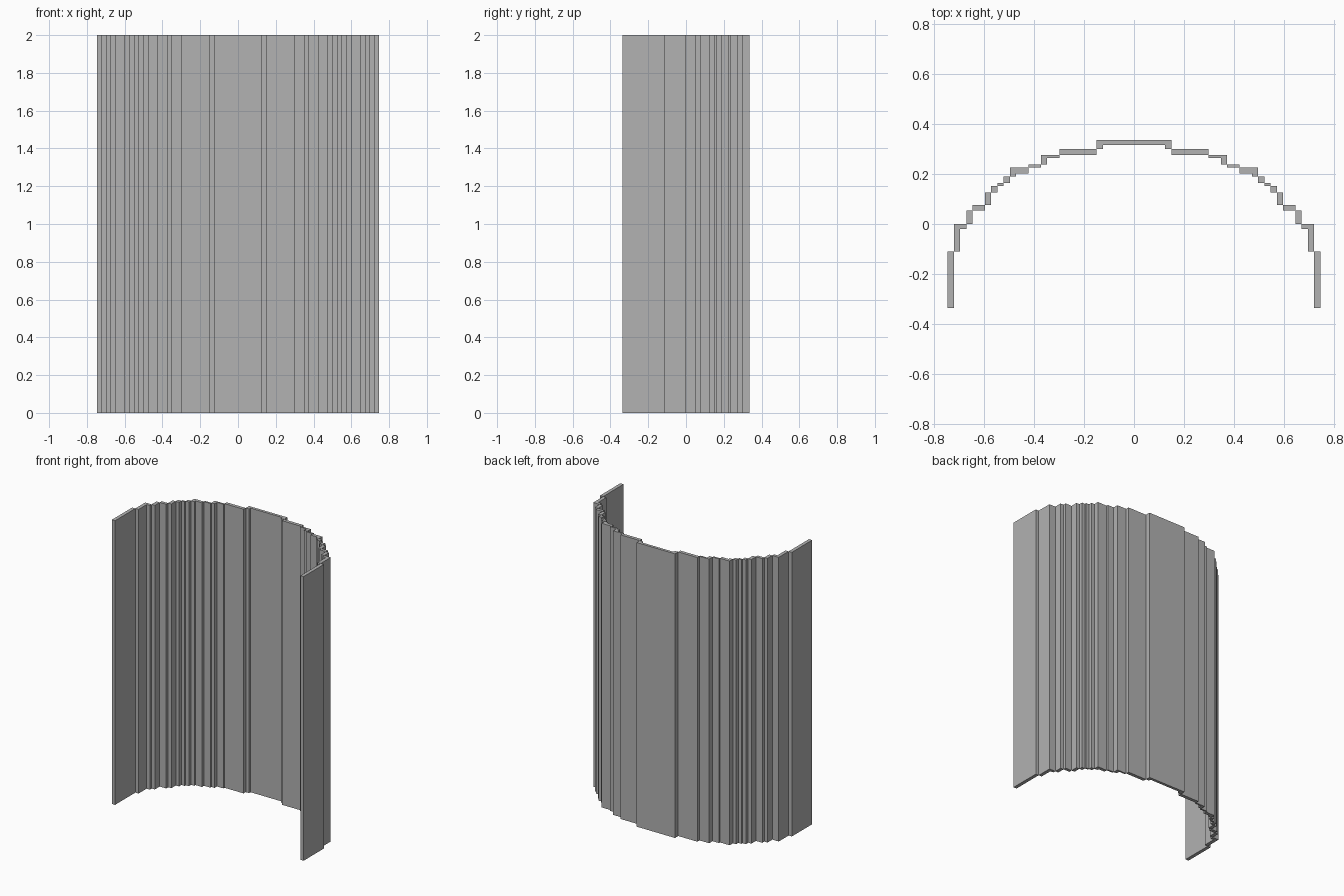
import bpy
import bmesh

if "Cube" in bpy.data.objects:
    bpy.data.objects.remove(bpy.data.objects["Cube"], do_unlink=True)

HEIGHT = 2.0
UNIT = 0.0249  # width of one step along x

grey = bpy.data.materials.new("plain_grey")
grey.use_nodes = True
colour = (0.445, 0.445, 0.445, 1)
grey.diffuse_color = colour
grey.node_tree.nodes["Principled BSDF"].inputs["Base Color"].default_value = colour


def prism(name, outline):
    """Extrude a floor outline (x in steps, y in units) to full height."""
    bm = bmesh.new()
    base = bm.faces.new([bm.verts.new((x * UNIT, y, 0)) for x, y in outline])
    top = bmesh.ops.extrude_face_region(bm, geom=[base])["geom"]
    bmesh.ops.translate(bm, vec=(0, 0, HEIGHT),
                        verts=[v for v in top if isinstance(v, bmesh.types.BMVert)])
    bmesh.ops.recalc_face_normals(bm, faces=bm.faces)
    mesh = bpy.data.meshes.new(name)
    bm.to_mesh(mesh)
    bm.free()
    mesh.materials.append(grey)
    obj = bpy.data.objects.new(name, mesh)
    bpy.context.collection.objects.link(obj)


def stave(x0, x1, back, front, lip=None):
    """Rectangular stave; a lip turns its outermost step forward into an L."""
    if lip is None:
        return [(x0, front), (x1, front), (x1, back), (x0, back)]
    return [(x0, front), (x1 - 1, front), (x1 - 1, lip), (x1, lip),
            (x1, back), (x0, back)]


# Middle panel with a lip at both ends
half = [(5, 0.316), (5, 0.30), (6, 0.30), (6, 0.336)]
prism("middle_panel", half + [(-x, y) for x, y in reversed(half)])

# Stepped staves from the middle outwards: x start, x end, back, front, lip
staves = [
    (6, 12, 0.30, 0.276),
    (12, 15, 0.276, 0.264, 0.238),
    (15, 17, 0.238, 0.226),
    (17, 20, 0.226, 0.203, 0.19),
    (20, 21, 0.19, 0.165),
    (21, 22, 0.165, 0.153),
    (22, 23, 0.153, 0.126),
    (23, 24, 0.126, 0.076),
    (24, 26, 0.076, 0.054),
    (26, 27, 0.054, 0.0),
    (27, 29, 0.0, -0.02, -0.11),
    (29, 30, -0.11, -0.336),
]
for i, dims in enumerate(staves, 1):
    for side, sign in (("left", 1), ("right", -1)):
        prism(f"{side}_stave_{i}", [(sign * x, y) for x, y in stave(*dims)])
